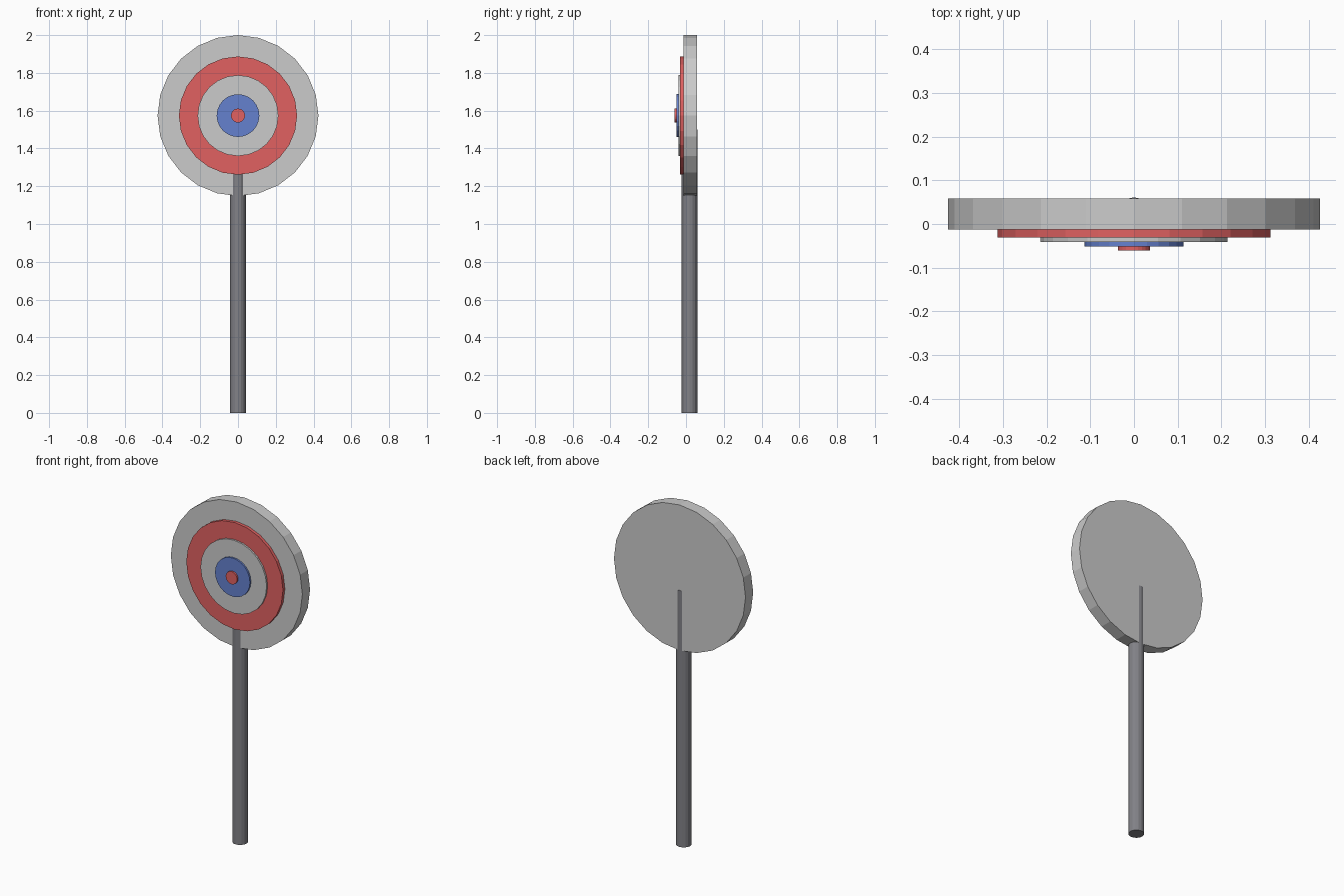
import bpy
from math import pi

if "Cube" in bpy.data.objects:
    bpy.data.objects.remove(bpy.data.objects["Cube"])

TARGET_Z = 1.574


def material(name, color):
    m = bpy.data.materials.new(name)
    m.diffuse_color = color
    m.use_nodes = True
    m.node_tree.nodes["Principled BSDF"].inputs["Base Color"].default_value = m.diffuse_color
    return m


red = material("red_paint", (0.75, 0.12, 0.12, 1))
blue = material("blue_paint", (0.13, 0.22, 0.62, 1))
steel = material("dark_steel", (0.22, 0.22, 0.24, 1))


def disc(name, radius, y_front, y_back, mat=None):
    bpy.ops.mesh.primitive_cylinder_add(
        vertices=24, radius=radius, depth=y_back - y_front,
        location=(0, (y_front + y_back) / 2, TARGET_Z), rotation=(pi / 2, 0, 0))
    ob = bpy.context.object
    ob.name = name
    if mat:
        ob.data.materials.append(mat)


# Backing board and the stepped rings stacked on its front
disc("target_board", 0.426, -0.013, 0.058)
disc("outer_red_ring", 0.313, -0.031, -0.013, red)
disc("inner_grey_ring", 0.214, -0.041, -0.031)
disc("blue_ring", 0.113, -0.051, -0.041, blue)
disc("bullseye", 0.037, -0.061, -0.051, red)

# Post running up through the board to just below its centre
bpy.ops.mesh.primitive_cylinder_add(vertices=16, radius=0.042, depth=1.5,
                                    location=(0, 0.019, 0.75))
post = bpy.context.object
post.name = "post"
post.data.materials.append(steel)
